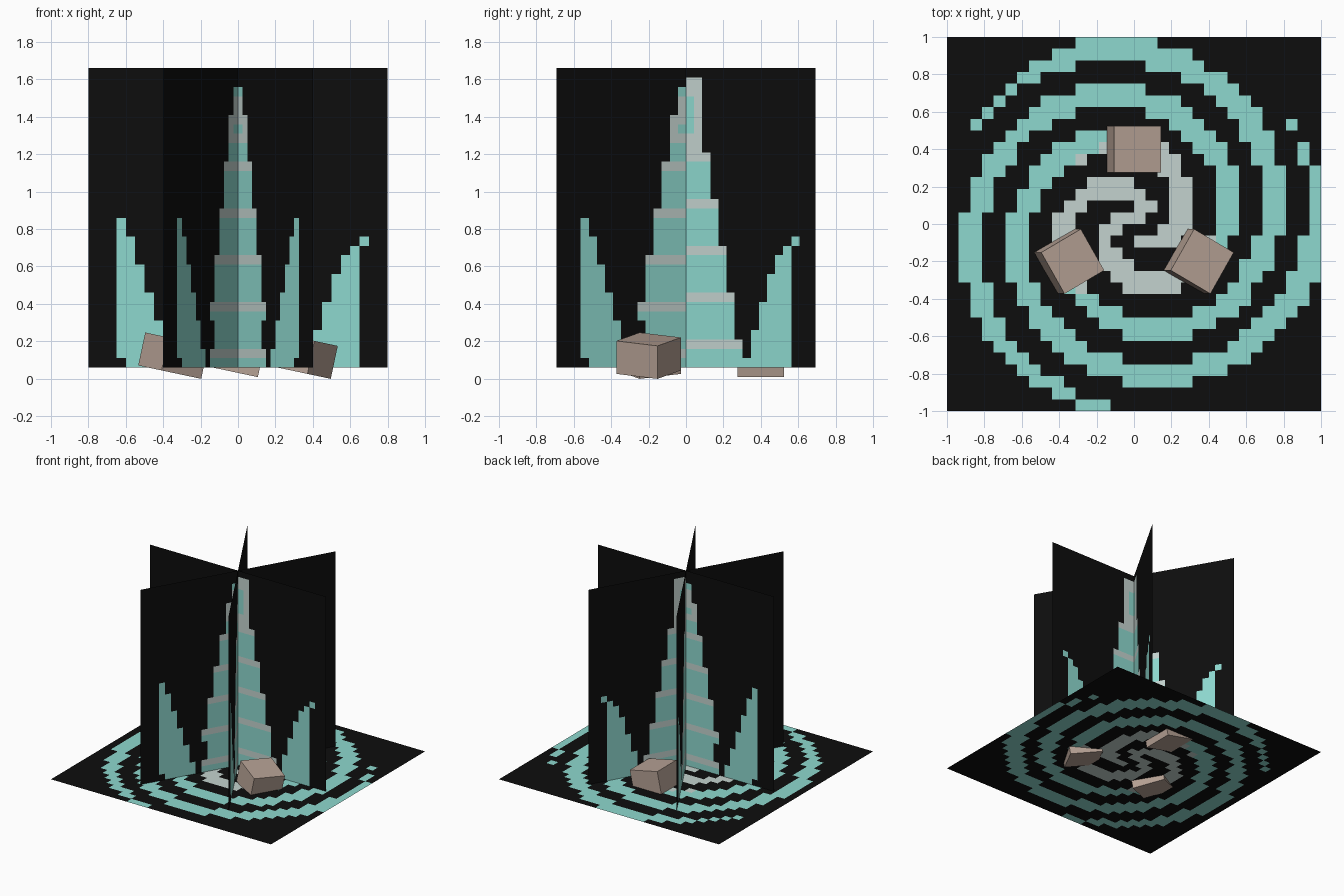
import bpy, bmesh, math
from mathutils import Matrix

cube = bpy.data.objects.get("Cube")
if cube:
    bpy.data.objects.remove(cube, do_unlink=True)


def material(name, r, g, b):
    mat = bpy.data.materials.new(name)
    mat.use_nodes = True
    mat.diffuse_color = (r, g, b, 1)
    bsdf = mat.node_tree.nodes["Principled BSDF"]
    bsdf.inputs["Base Color"].default_value = (r, g, b, 1)
    bsdf.inputs["Roughness"].default_value = 0.9
    return mat


PALETTE = [material("black", 0.004, 0.004, 0.004),
           material("teal", 0.27, 0.69, 0.62),
           material("pale_grey", 0.55, 0.65, 0.62)]
BROWN = material("dusty_brown", 0.47, 0.36, 0.3)
BLACK, TEAL, GREY = range(3)
CELLS = 32
FLOOR_Z = 0.06


def add_object(name, bm, materials):
    mesh = bpy.data.meshes.new(name)
    bm.to_mesh(mesh)
    bm.free()
    for mat in materials:
        mesh.materials.append(mat)
    obj = bpy.data.objects.new(name, mesh)
    bpy.context.collection.objects.link(obj)
    return obj


def painted_panel(name, size, rule, transform):
    """Square panel of cells, coloured by a rule on each cell centre."""
    bm = bmesh.new()
    bmesh.ops.create_grid(bm, x_segments=CELLS, y_segments=CELLS, size=size / 2)
    for face in bm.faces:
        c = face.calc_center_median()
        face.material_index = rule(c.x, c.y)
    bm.transform(transform)
    return add_object(name, bm, PALETTE)


# Floor: three spiral arms, pale near the middle
def spiral_rule(x, y):
    r = math.hypot(x, y)
    turn = math.atan2(y, x) / math.tau
    phase = (r - 0.75 * turn + 0.015) / 0.25
    if r > 1.01 or abs(phase - round(phase)) > 0.25:
        return BLACK
    return GREY if r < 0.45 else TEAL


# Upright panels: banded stepped tower with a spike on either side
def tower_rule(x, y):
    cell = 1.6 / CELLS
    row = int((y + 0.8) / cell)
    col = int(abs(x) / cell)
    if x > 0:
        width = max(2, 7 - (row + 2) // 5) if row < 31 else 0
        band = row % 5 == 2 and row < 23
        cap = row >= 23 and not (col == 0 and 25 <= row <= 28)
        inner = 12 if row == 12 else 7 + (row + 2) // 3
        spike = (row < 13 and inner <= col <= 12) or (row == 13 and col == 13)
    else:
        width = min(6, 7 - (row + 3) // 5)
        if 2 <= row <= 4:
            width = 5
        if row >= 22:
            width = 2 if row < 27 else 1 if row < 30 else 0
        band = row % 5 == 1 and row < 22
        cap = 24 <= row <= 28 and not (col == 0 and row == 25)
        outer = 11 if row == 0 else 12
        spike = row < 16 and 7 + (row + 1) // 3 <= col <= outer
    if col < width:
        return GREY if band or cap else TEAL
    return TEAL if spike else BLACK


painted_panel("spiral_floor", 2, spiral_rule, Matrix.Translation((0, 0, FLOOR_Z)))

upright = Matrix.Translation((0, 0, FLOOR_Z + 0.8)) @ Matrix.Rotation(math.pi / 2, 4, "X")
for i in range(3):
    turn = Matrix.Rotation(math.radians(60 * i), 4, "Z")
    painted_panel(f"tower_panel_{i + 1}", 1.6, tower_rule, turn @ upright)

# Three tilted blocks around the centre
for i, name in enumerate(("back_block", "right_block", "left_block")):
    angle = math.radians(90 + 120 * i)
    bm = bmesh.new()
    bmesh.ops.create_cube(bm, size=1)
    place = Matrix.Translation((0.4 * math.cos(angle), 0.4 * math.sin(angle), 0.123))
    tilt = Matrix.Rotation(math.radians(12), 4, "Y")
    spin = Matrix.Rotation(math.radians(120 * i), 4, "Z")
    bm.transform(place @ tilt @ spin @ Matrix.Diagonal((0.255, 0.25, 0.18, 1)))
    add_object(name, bm, [BROWN])
